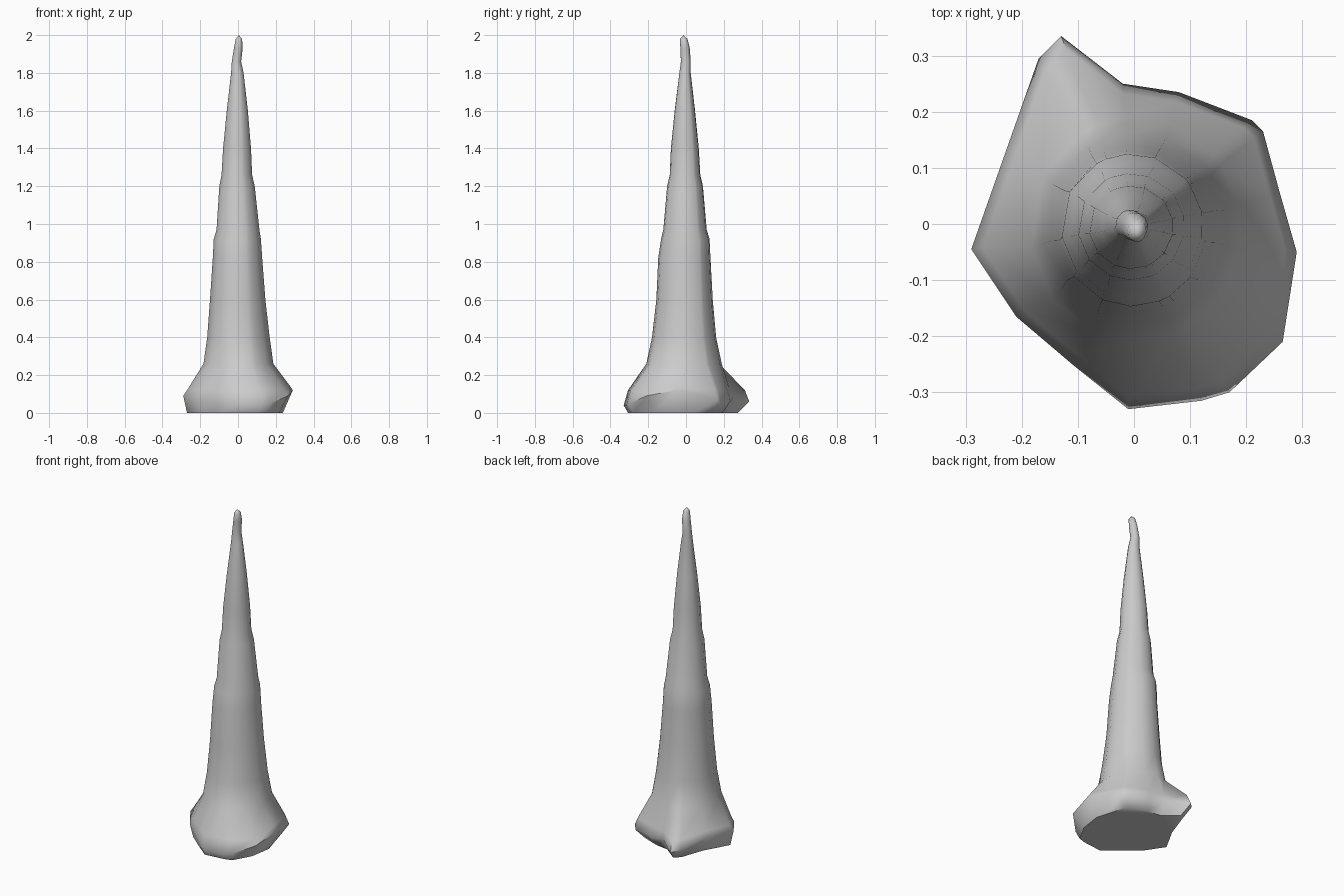
import bpy
import bmesh
from math import atan2, cos, sin
from mathutils import Vector

if "Cube" in bpy.data.objects:
    bpy.data.objects.remove(bpy.data.objects["Cube"], do_unlink=True)

# Stone colour
stone = bpy.data.materials.new("grey_stone")
stone.use_nodes = True
colour = (0.6, 0.6, 0.6, 1)
stone.diffuse_color = colour
stone.node_tree.nodes["Principled BSDF"].inputs["Base Color"].default_value = colour

# Widest outline of the foot, counter-clockwise: x, y, height
outline = [Vector(p) for p in (
    (.29, -.05, .12), (.26, .055, .1), (.23, .165, .07), (.21, .185, .05),
    (.08, .235, .06), (-.02, .25, .08), (-.13, .335, .06), (-.17, .295, .07),
    (-.23, .125, .1), (-.29, -.045, .09), (-.21, -.165, .08), (-.11, -.25, .06),
    (-.01, -.33, .04), (.12, -.315, .04), (.17, -.3, .05), (.265, -.21, .09))]
angles = [atan2(p.y, p.x) for p in outline]

# Spire rings: height, left and right edges in x, front and back edges in y
spire = [
    (.26, -.185, .19, -.21, .19), (.4, -.165, .17, -.18, .16),
    (.6, -.15, .147, -.157, .142), (.82, -.135, .13, -.147, .13),
    (.92, -.13, .123, -.132, .125), (.97, -.115, .115, -.12, .11),
    (1.2, -.1, .09, -.1, .09), (1.26, -.088, .076, -.086, .076),
    (1.4, -.08, .07, -.08, .068), (1.6, -.06, .053, -.06, .048),
    (1.8, -.037, .03, -.035, .025), (1.86, -.033, .017, -.027, .025),
    (1.93, -.022, .025, -.03, .02), (1.98, -.012, .022, -.032, .008)]


def foot_bottom(p):
    # The underside tucks in more beneath the raised back edge
    tuck = .82 if p.y > .1 or p.x > .2 else .93
    return Vector((p.x * tuck, p.y * tuck, 0.0))


def foot_shoulder(p):
    return Vector((p.x * .93, p.y * .93, max(.12, p.z + .03)))


def spire_ring(z, x0, x1, y0, y1):
    cx, cy, rx, ry = (x0 + x1) / 2, (y0 + y1) / 2, (x1 - x0) / 2, (y1 - y0) / 2
    return [Vector((cx + rx * cos(a), cy + ry * sin(a), z)) for a in angles]


rings = [[foot_bottom(p) for p in outline], outline,
         [foot_shoulder(p) for p in outline]]
rings += [spire_ring(*r) for r in spire]

# Skin the rings and close the underside and tip
bm = bmesh.new()
loops = [[bm.verts.new(p) for p in ring] for ring in rings]
n = len(outline)
for low, high in zip(loops, loops[1:]):
    for i in range(n):
        j = (i + 1) % n
        bm.faces.new((low[i], low[j], high[j], high[i]))
bm.faces.new(loops[0][::-1])
tip = bm.verts.new((.004, -.014, 2))
for i in range(n):
    bm.faces.new((loops[-1][i], loops[-1][(i + 1) % n], tip))
bmesh.ops.recalc_face_normals(bm, faces=bm.faces)

mesh = bpy.data.meshes.new("stone_spire")
bm.to_mesh(mesh)
bm.free()
mesh.materials.append(stone)
obj = bpy.data.objects.new("stone_spire", mesh)
bpy.context.collection.objects.link(obj)
bpy.context.view_layer.objects.active = obj
obj.select_set(True)
bpy.ops.object.shade_smooth_by_angle(angle=1.0)
